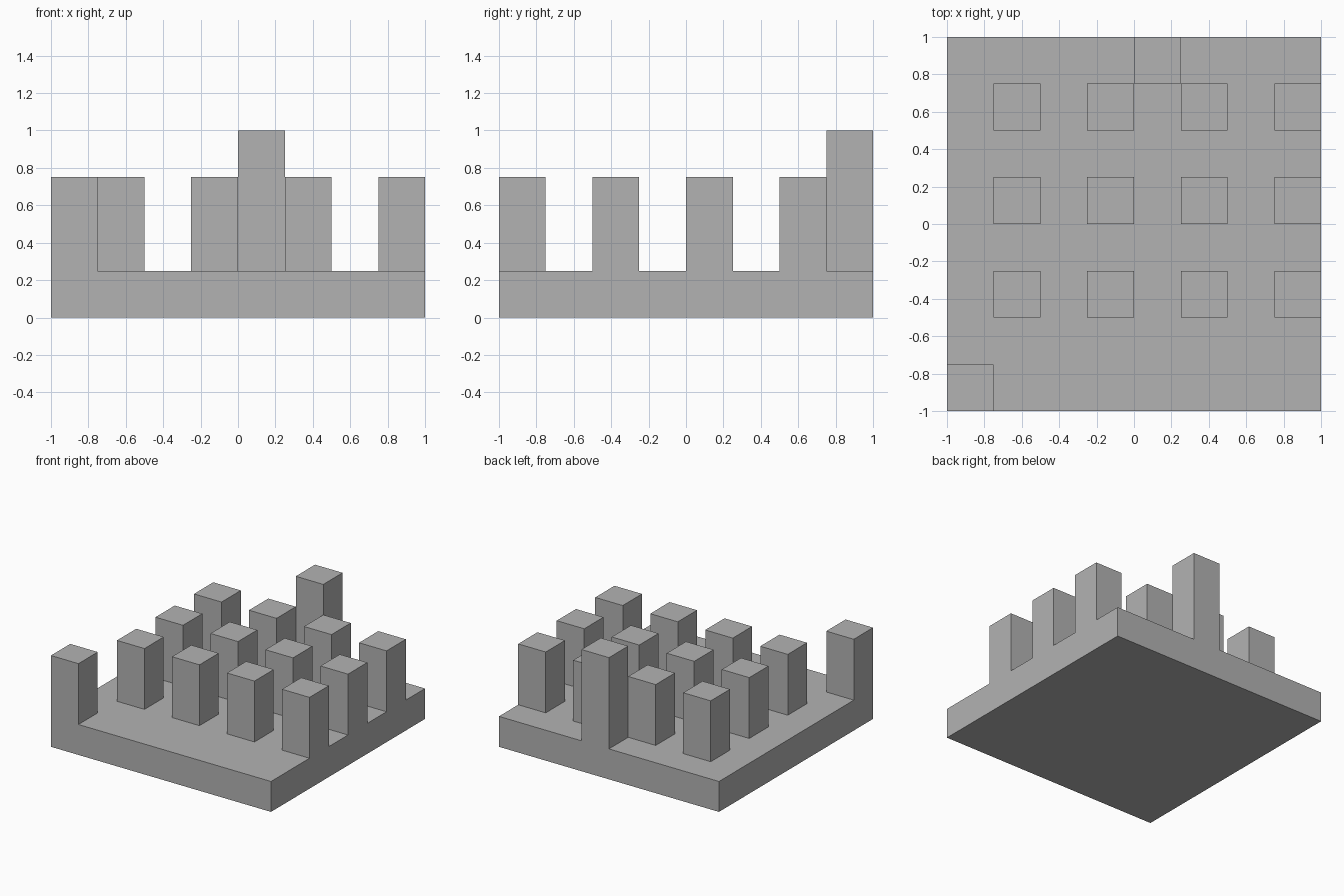
import bpy
import bmesh
from mathutils import Matrix, Vector

default_cube = bpy.data.objects.get("Cube")
if default_cube:
    bpy.data.objects.remove(default_cube, do_unlink=True)

CELL = 0.25          # side of one square cell
BASE_TOP = 0.25      # thickness of the slab

# Plain grey material
grey = bpy.data.materials.new("plain grey")
grey.use_nodes = True
colour = (0.45, 0.45, 0.45, 1)
grey.diffuse_color = colour
grey.node_tree.nodes["Principled BSDF"].inputs["Base Color"].default_value = colour


def raise_peg(bm, x, y, height):
    """Extrude the slab cell whose lower corner is at x, y."""
    centre = Vector((x + CELL / 2, y + CELL / 2, BASE_TOP))
    cell = min(bm.faces, key=lambda f: (f.calc_center_median() - centre).length)
    top = bmesh.ops.extrude_discrete_faces(bm, faces=[cell])["faces"][0]
    bmesh.ops.translate(bm, verts=top.verts, vec=(0, 0, height))


# Square base slab
bm = bmesh.new()
slab = Matrix.Translation((0, 0, BASE_TOP / 2)) @ Matrix.Diagonal((2, 2, BASE_TOP, 1))
bmesh.ops.create_cube(bm, size=1, matrix=slab)

# Cut the slab into cells
for step in range(-3, 4):
    for axis in (Vector((1, 0, 0)), Vector((0, 1, 0))):
        bmesh.ops.bisect_plane(bm, geom=bm.verts[:] + bm.edges[:] + bm.faces[:],
                               plane_co=axis * step * CELL, plane_no=axis)

# Rows of equal pegs
for x in (-0.75, -0.25, 0.25, 0.75):
    for y in (-0.5, 0, 0.5):
        raise_peg(bm, x, y, 0.5)

# Front corner peg and tall back peg
raise_peg(bm, -1, -1, 0.5)
raise_peg(bm, 0, 0.75, 0.75)

# Merge the flat areas and finish
bmesh.ops.dissolve_limit(bm, angle_limit=0.01, verts=bm.verts[:], edges=bm.edges[:])
bmesh.ops.recalc_face_normals(bm, faces=bm.faces[:])
mesh = bpy.data.meshes.new("slab_with_pegs")
bm.to_mesh(mesh)
bm.free()
mesh.materials.append(grey)
board = bpy.data.objects.new("slab_with_pegs", mesh)
bpy.context.collection.objects.link(board)
